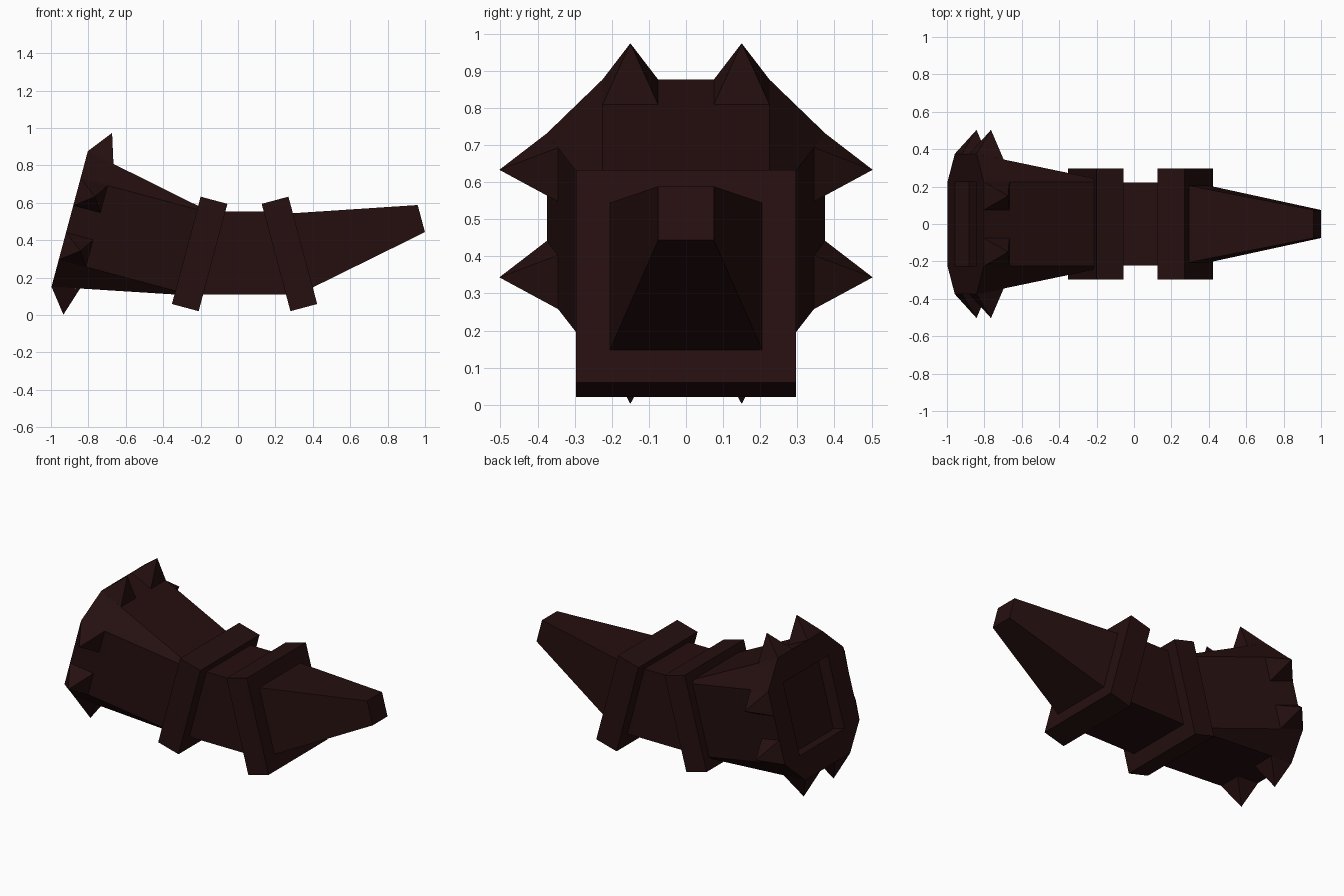
import bpy, bmesh, math
from mathutils import Matrix, Vector

if "Cube" in bpy.data.objects:
    bpy.data.objects.remove(bpy.data.objects["Cube"])

TILT = math.radians(15)
mat = bpy.data.materials.new("dark maroon")
mat.diffuse_color = (0.019, 0.0048, 0.0048, 1)
mat.use_nodes = True
mat.node_tree.nodes["Principled BSDF"].inputs["Base Color"].default_value = mat.diffuse_color


def frame(x, z, side):
    """Frame whose local z points outward along x (side = -1 or 1), tilted up."""
    axis = Vector((side * math.cos(TILT), 0, math.sin(TILT)))
    up = Vector((-side * math.sin(TILT), 0, math.cos(TILT)))
    across = up.cross(axis)
    m = Matrix((across, up, axis)).transposed().to_4x4()
    m.translation = (x, 0, z)
    return m


def finish(name, bm, m):
    bmesh.ops.remove_doubles(bm, verts=bm.verts, dist=0.0005)
    bmesh.ops.recalc_face_normals(bm, faces=bm.faces)
    bm.transform(m)
    me = bpy.data.meshes.new(name)
    bm.to_mesh(me)
    bm.free()
    me.materials.append(mat)
    ob = bpy.data.objects.new(name, me)
    bpy.context.collection.objects.link(ob)
    return ob


def loft(name, m, rings):
    """Rings of (height, half flat, half width): chamfered squares, square if equal."""
    bm = bmesh.new()
    loops = []
    for h, f, r in rings:
        pts = [(r, -f), (r, f), (f, r), (-f, r), (-r, f), (-r, -f), (-f, -r), (f, -r)]
        loops.append([bm.verts.new((a, b, h)) for a, b in pts])
    for lo, hi in zip(loops, loops[1:]):
        for i in range(8):
            j = (i + 1) % 8
            bm.faces.new((lo[i], lo[j], hi[j], hi[i]))
    bm.faces.new(loops[0][::-1])
    bm.faces.new(loops[-1])
    return finish(name, bm, m)


head = frame(-0.9, 0.514, -1)
left = frame(-0.205, 0.327, -1)
right = frame(0.275, 0.327, 1)

# flared head with a square recess in its end
loft("flared_head", head, [(-0.74, 0.225, 0.226), (0, 0.225, 0.375),
                           (0, 0.225, 0.225), (-0.08, 0.225, 0.225)])

# two square bands
for name, m in (("left_band", left), ("right_band", right)):
    loft(name, m, [(-0.074, 0.297, 0.297), (0.074, 0.297, 0.297)])

# tapered tip
loft("tapered_tip", right, [(0, 0.22, 0.22), (0.73, 0.075, 0.075)])

# middle block, mitred to the centre of each band
bm = bmesh.new()
bmesh.ops.create_cube(bm, size=1)
for v in bm.verts:
    top = v.co.z > 0
    z = 0.555 if top else 0.11
    x = 0.035 + math.copysign(0.24 - math.tan(TILT) * (z - 0.327), v.co.x)
    v.co = (x, math.copysign(0.223, v.co.y), z)
finish("middle_block", bm, Matrix())

# spikes: two on each of the head's four sides
bm = bmesh.new()
for k in range(4):
    turn = Matrix.Rotation(k * math.pi / 2, 4, 'Z')
    for t in (-0.15, 0.15):
        base = [(t - 0.075, 0.375, 0), (t + 0.075, 0.375, 0),
                (t + 0.075, 0.345, -0.15), (t - 0.075, 0.345, -0.15)]
        vs = [bm.verts.new(turn @ Vector(p)) for p in base]
        tip = bm.verts.new(turn @ Vector((t, 0.503, -0.1)))
        bm.faces.new(vs)
        for i in range(4):
            bm.faces.new((vs[i], vs[(i + 1) % 4], tip))
finish("head_spikes", bm, head)
